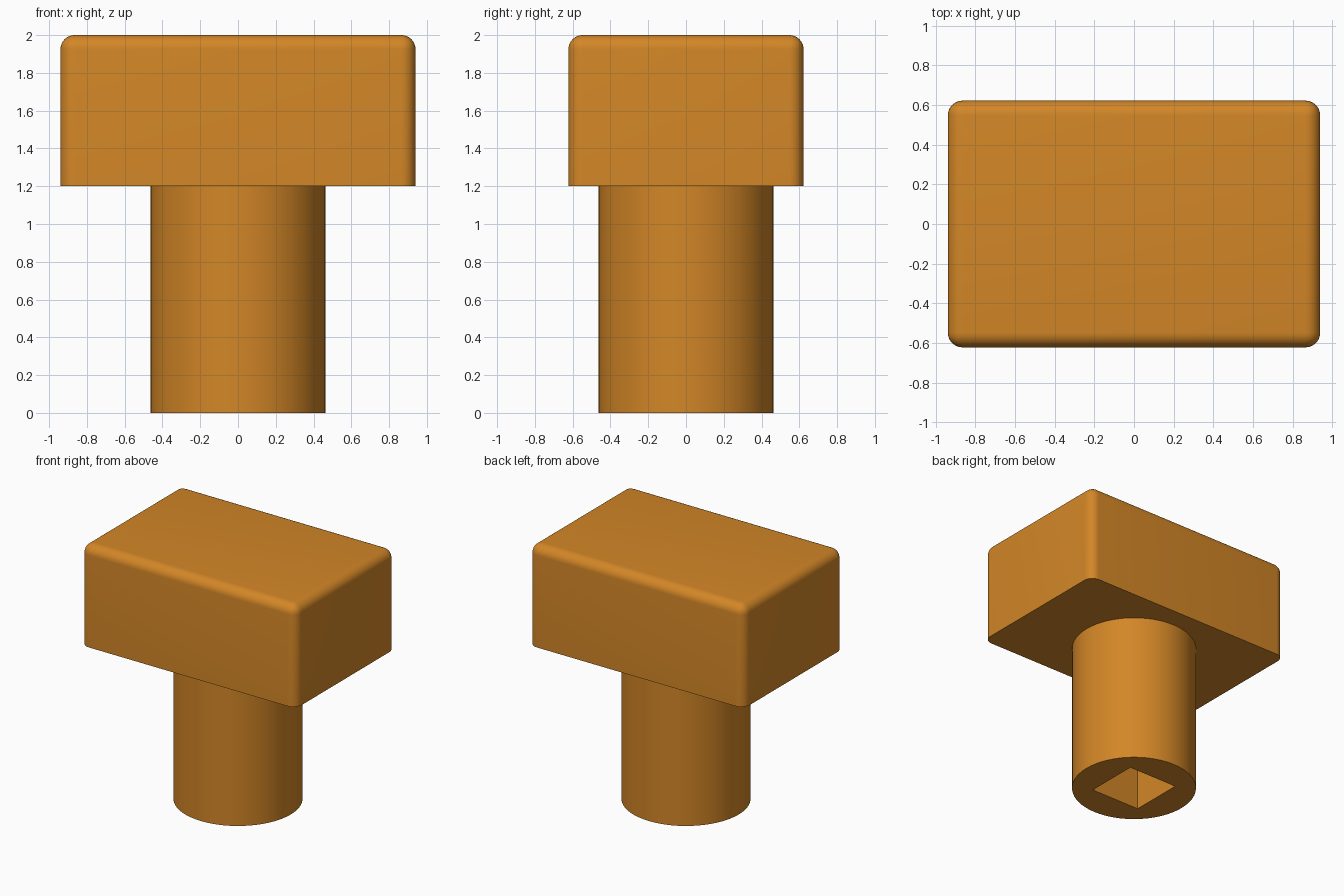
import bpy, bmesh, math

if "Cube" in bpy.data.objects:
    bpy.data.objects.remove(bpy.data.objects["Cube"])

HEAD_Z, TOP_Z = 1.2, 2.0

orange = bpy.data.materials.new("amber orange")
orange.diffuse_color = (0.65, 0.24, 0.02, 1)
orange.use_nodes = True
orange.node_tree.nodes["Principled BSDF"].inputs["Base Color"].default_value = orange.diffuse_color


def add_box(name, size, z0, z1):
    bpy.ops.mesh.primitive_cube_add(size=1, location=(0, 0, (z0 + z1) / 2))
    box = bpy.context.object
    box.name = name
    box.scale = (size[0], size[1], z1 - z0)
    bpy.ops.object.transform_apply(location=True, rotation=False, scale=True)
    box.data.materials.append(orange)
    return box


# Head: block with rounded top and upright edges, sharp flat underside
head = add_box("head", (1.88, 1.245), HEAD_Z, TOP_Z)
bm = bmesh.new()
bm.from_mesh(head.data)
rounded = [e for e in bm.edges if any(v.co.z > HEAD_Z + 0.01 for v in e.verts)]
bmesh.ops.bevel(bm, geom=rounded, offset=0.075, offset_type='OFFSET',
                segments=8, profile=0.5, affect='EDGES')
bm.to_mesh(head.data)
bm.free()
bpy.ops.object.shade_smooth_by_angle(angle=math.radians(30))

# Stem: round post below the head
bpy.ops.mesh.primitive_cylinder_add(vertices=64, radius=0.462, depth=HEAD_Z,
                                    location=(0, 0, HEAD_Z / 2))
stem = bpy.context.object
stem.name = "stem"
stem.data.materials.append(orange)

# Square socket cut up into the bottom of the stem
cutter = add_box("socket_cutter", (0.435, 0.435), -0.1, 1.0)
cutter.hide_render = True
cutter.hide_set(True)
cut = stem.modifiers.new("socket", 'BOOLEAN')
cut.operation = 'DIFFERENCE'
cut.solver = 'EXACT'
cut.object = cutter

bpy.ops.object.select_all(action='DESELECT')
stem.select_set(True)
bpy.context.view_layer.objects.active = stem
bpy.ops.object.modifier_apply(modifier=cut.name)
bpy.data.objects.remove(cutter)
bpy.ops.object.shade_smooth_by_angle(angle=math.radians(30))
